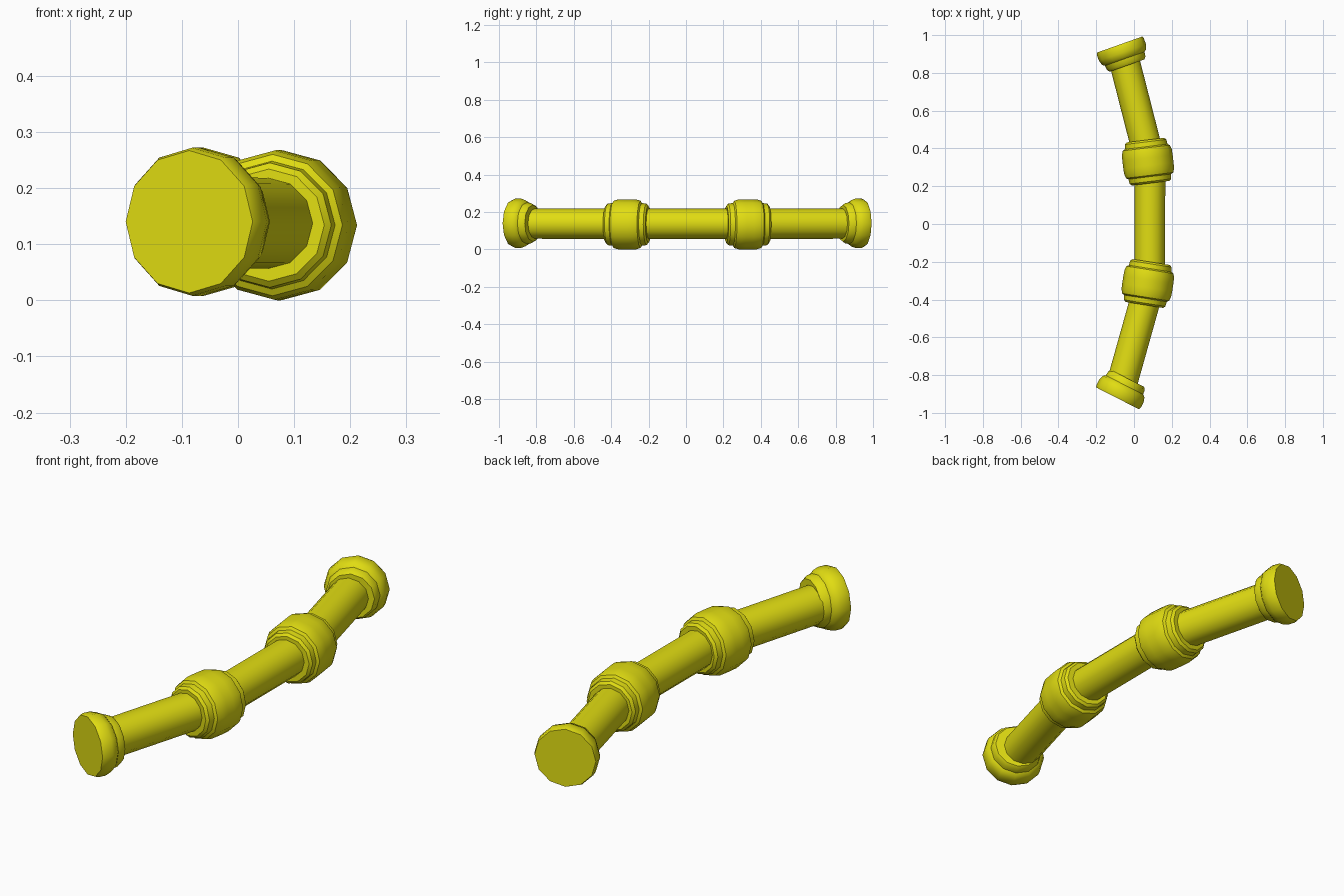
import bpy, bmesh, math
from mathutils import Vector, Matrix

cube = bpy.data.objects.get("Cube")
if cube:
    bpy.data.objects.remove(cube, do_unlink=True)

yellow = bpy.data.materials.new("pipe yellow")
yellow.use_nodes = True
colour = (0.75, 0.72, 0.006, 1)
yellow.diffuse_color = colour
yellow.node_tree.nodes["Principled BSDF"].inputs["Base Color"].default_value = colour

SIDES = 12


def lathe(name, profile, centre, axis):
    """Turn a (radius, distance) profile around an axis in the ground plane."""
    direction = Vector(axis).normalized()
    up = Vector((0, 0, 1))
    side = direction.cross(up)
    frame = Matrix((side, up, direction)).transposed().to_4x4()
    bm = bmesh.new()
    rings = []
    for radius, along in profile:
        rings.append([bm.verts.new((radius * math.cos(a), radius * math.sin(a), along))
                      for a in (math.tau * i / SIDES for i in range(SIDES))])
    for low, high in zip(rings, rings[1:]):
        for i in range(SIDES):
            j = (i + 1) % SIDES
            bm.faces.new((low[i], low[j], high[j], high[i]))
    bm.faces.new(rings[0][::-1])
    bm.faces.new(rings[-1])
    bmesh.ops.recalc_face_normals(bm, faces=bm.faces)
    mesh = bpy.data.meshes.new(name)
    bm.to_mesh(mesh)
    bm.free()
    mesh.materials.append(yellow)
    obj = bpy.data.objects.new(name, mesh)
    obj.matrix_world = Matrix.Translation(centre) @ frame
    bpy.context.collection.objects.link(obj)
    bpy.ops.object.select_all(action="DESELECT")
    obj.select_set(True)
    bpy.context.view_layer.objects.active = obj
    bpy.ops.object.shade_smooth_by_angle(angle=math.radians(40))


def pipe(name, start, end):
    start, end = Vector(start), Vector(end)
    span = end - start
    lathe(name, [(0.081, 0), (0.081, span.length)], start, span)


def heading(degrees, sign):
    a = math.radians(degrees)
    return (-math.sin(a), sign * math.cos(a), 0)


# Joint collar: a rounded band with a narrower lip at each end
half = [(0.134, 0.02), (0.133, 0.05), (0.126, 0.073), (0.114, 0.08),
        (0.111, 0.105), (0.1, 0.115), (0.08, 0.115)]
collar = [(r, -d) for r, d in reversed(half)] + half
# End flange: a thick disc with a stepped lip, growing towards the outer face
flange = [(0.08, -0.118), (0.098, -0.118), (0.108, -0.105), (0.111, -0.08),
          (0.124, -0.07), (0.132, -0.045), (0.132, -0.012), (0.127, 0)]

front_bend, back_bend = (0.083, -0.32, 0.137), (0.085, 0.33, 0.137)
front_end, back_end = (-0.087, -0.923, 0.14), (-0.076, 0.95, 0.14)

pipe("middle_pipe", front_bend, back_bend)
pipe("front_pipe", front_bend, (-0.08, -0.9, 0.14))
pipe("back_pipe", back_bend, (-0.066, 0.92, 0.14))
lathe("front_joint", collar, (0.073, -0.315, 0.134), heading(9, -1))
lathe("back_joint", collar, (0.074, 0.33, 0.134), heading(7, 1))
lathe("front_flange", flange, front_end, heading(27, -1))
lathe("back_flange", flange, back_end, heading(19.5, 1))
